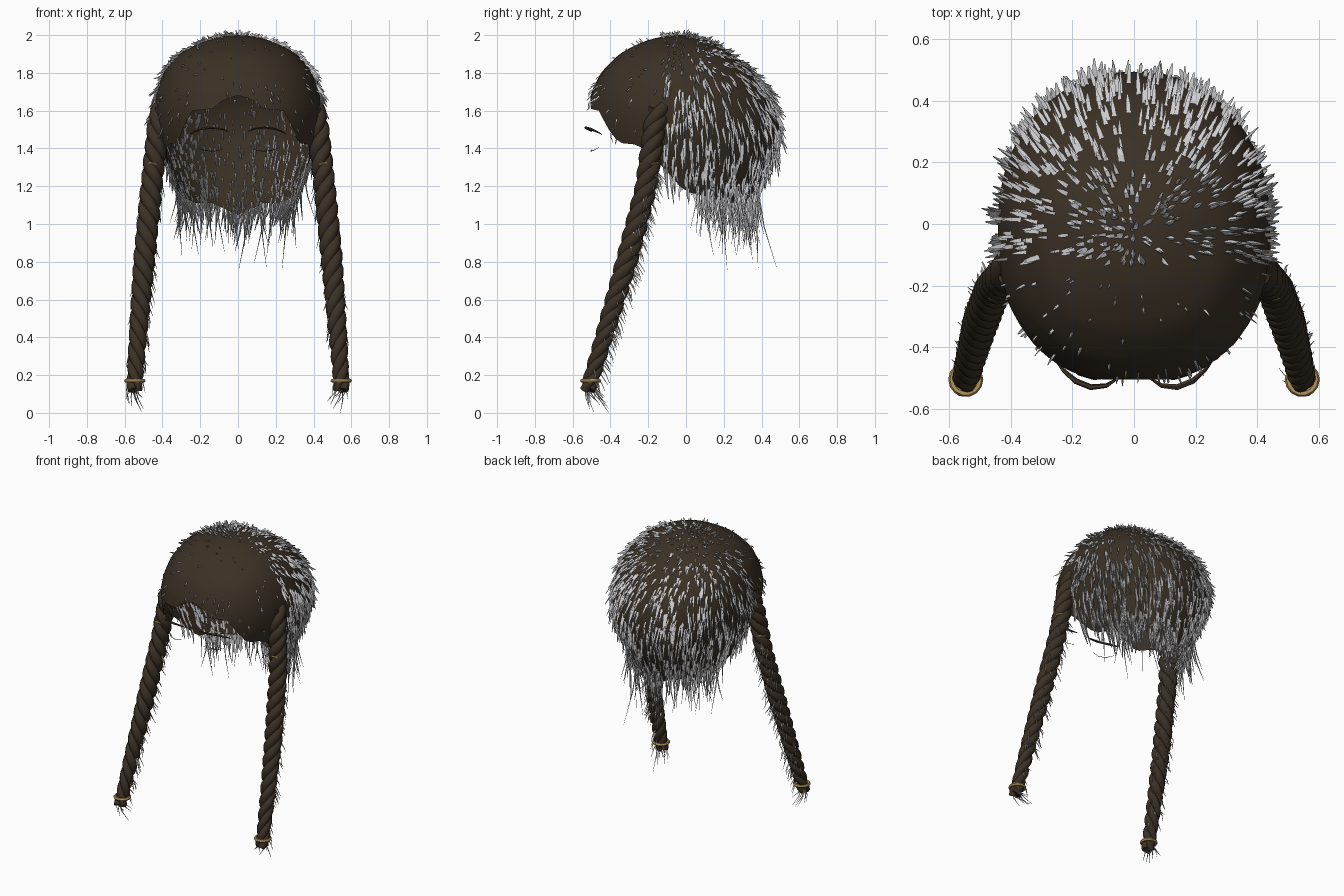
import bpy, bmesh, math, random
from mathutils import Vector

random.seed(7)
if "Cube" in bpy.data.objects:
    bpy.data.objects.remove(bpy.data.objects["Cube"])


def material(name, rgb):
    m = bpy.data.materials.new(name)
    m.use_nodes = True
    m.diffuse_color = (*rgb, 1)
    m.node_tree.nodes["Principled BSDF"].inputs["Base Color"].default_value = (*rgb, 1)
    return m


BROWN = material("dark brown hair", (0.043, 0.030, 0.018))
GREY = material("pale grey strands", (0.62, 0.62, 0.64))
GOLD = material("gold", (0.45, 0.31, 0.11))


def finish(name, bm, mat, angle=None):
    me = bpy.data.meshes.new(name)
    bmesh.ops.recalc_face_normals(bm, faces=bm.faces)
    bm.to_mesh(me)
    bm.free()
    me.materials.append(mat)
    ob = bpy.data.objects.new(name, me)
    bpy.context.collection.objects.link(ob)
    if angle:
        bpy.ops.object.select_all(action='DESELECT')
        ob.select_set(True)
        bpy.context.view_layer.objects.active = ob
        bpy.ops.object.shade_smooth_by_angle(angle=math.radians(angle))
    return ob


def lerp_table(table, x):
    """Linear interpolation of rows (key, values...)."""
    for a, b in zip(table, table[1:]):
        if x <= b[0]:
            f = max(0, (x - a[0]) / (b[0] - a[0]))
            return [p + (q - p) * f for p, q in zip(a[1:], b[1:])]
    return list(table[-1][1:])


def tube(bm, pts, radii, sides, closed=False, flat=1.0):
    """Sweep a small polygon along a path."""
    pts = [Vector(p) for p in pts]
    n = len(pts)
    first = (pts[1] - pts[0]).normalized()
    ref = Vector((1, 0, 0)) if abs(first.x) < 0.6 and not closed else Vector((0, 1, 0))
    if closed:
        ref = Vector((0, 0, 1))
    rings = []
    for i, p in enumerate(pts):
        a = pts[i - 1] if closed or i else p
        b = pts[(i + 1) % n] if closed or i < n - 1 else p
        t = (b - a).normalized()
        u = t.cross(ref).normalized()
        v = t.cross(u)
        ring = []
        for k in range(sides):
            w = math.tau * k / sides
            ring.append(bm.verts.new(p + radii[i] * (u * math.cos(w) * flat + v * math.sin(w))))
        rings.append(ring)
    pairs = list(zip(rings, rings[1:])) + ([(rings[-1], rings[0])] if closed else [])
    for r, s in pairs:
        for k in range(sides):
            j = (k + 1) % sides
            bm.faces.new((r[k], r[j], s[j], s[k]))
    if not closed:
        bm.faces.new(rings[0])
        bm.faces.new(rings[-1])


# Cap of hair: half width, front depth and back depth against depth below the crown
PROFILE = [(0, 0, 0, 0), (.03, .17, .18, .15), (.1, .31, .32, .27), (.2, .395, .42, .39),
           (.3, .43, .47, .47), (.4, .445, .49, .51), (.5, .435, .48, .525), (.6, .41, .45, .51),
           (.7, .37, .40, .475), (.8, .33, .36, .43), (.95, .26, .30, .35)]
ROOT_TABLE = [(math.sqrt(r[0]), *r[1:]) for r in PROFILE]
# Height of the lower edge against the angle from the front
HAIRLINE = [(0, 1.68), (8, 1.66), (15, 1.61), (30, 1.60), (47, 1.43), (63, 1.42), (76, 1.33),
            (93, 1.17), (118, 1.13), (135, 1.11), (155, 1.11), (180, 1.05)]
CY = -0.03


def hairline(az):
    return lerp_table(HAIRLINE, abs(math.degrees(az)))[0]


def cap_point(az, z):
    sx, yf, yb = lerp_table(ROOT_TABLE, math.sqrt(max(0, 2 - z)))
    c, s = math.cos(az), math.sin(az)
    e = 2 / 2.25
    x = sx * math.copysign(abs(s) ** e, s)
    y = -(yf if c > 0 else yb) * math.copysign(abs(c) ** e, c)
    return Vector((x, y + CY, z))


bm = bmesh.new()
COLS, ROWS = 72, 22
crown = bm.verts.new((0, CY, 2))
columns = []
for i in range(COLS):
    az = -math.pi + math.tau * i / COLS
    drop = 2 - hairline(az)
    columns.append([bm.verts.new(cap_point(az, 2 - drop * (j / ROWS) ** 2))
                    for j in range(1, ROWS + 1)])
for i in range(COLS):
    a, b = columns[i], columns[(i + 1) % COLS]
    bm.faces.new((crown, a[0], b[0]))
    for j in range(ROWS - 1):
        bm.faces.new((a[j], a[j + 1], b[j + 1], b[j]))
finish("hair_cap", bm, BROWN, 60)

# Loose strands that break through the cap
bm = bmesh.new()
made = 0
while made < 1150:
    az = random.uniform(-math.pi, math.pi)
    edge = hairline(az)
    z = 2 - (2 - edge) * random.random() ** 1.15
    p = cap_point(az, z)
    if p.y < -0.12 and random.random() > 0.1:
        continue
    made += 1
    depth = 2 - z
    out = Vector((p.x, p.y - CY, 0)).normalized()
    length = (0.025 + 0.2 * min(depth, .55)) * random.uniform(.7, 1.3)
    width = random.uniform(.005, .009)
    if p.y < -0.12:
        length, width = length * .4, width * .6
    up = Vector((0, 0, 1))
    sway = Vector((random.uniform(-.1, .1), random.uniform(-.1, .1), 0)) * length
    nxt = cap_point(az, max(1.05, z - 0.02))
    down = (nxt - p).normalized()
    lift = (out * min(1, depth * 2.5) + up * max(.1, .8 - depth * 2)).normalized()
    mid = p + down * length * .5 + lift * .010 + sway * .5
    tip = p + down * length + lift * random.uniform(.005, .035) + sway
    tube(bm, [p - lift * .004, mid, tip], [width, width, width * .3], 3)
finish("loose_strands", bm, GREY)

# Long wispy strands hanging below the nape
bm = bmesh.new()
for i in range(150):
    az = random.choice((-1, 1)) * math.radians(random.uniform(100, 180))
    z = hairline(az) + random.uniform(-.02, .12)
    p = cap_point(az, z)
    length = random.uniform(.08, .24) + (random.uniform(.05, .2) if i % 6 == 0 else 0)
    drift = Vector((random.uniform(-.25, .25), random.uniform(-.2, .25), 0)) * length
    mid = p + Vector((0, 0, -length * .5)) + drift * .35
    tip = p + Vector((0, 0, -length)) + drift
    w = random.uniform(.004, .007)
    tube(bm, [p, mid, tip], [w, w * .7, w * .15], 3)
finish("nape_strands", bm, GREY)

# Braids: centre line by height, three twisted locks each
BRAID = [(.12, .55, -.52), (.4, .53, -.435), (.8, .497, -.315), (1.2, .458, -.21),
         (1.5, .425, -.17), (1.62, .40, -.14)]


def braid_centre(z):
    x, y = lerp_table(BRAID, z)
    return Vector((x, y, z))


def thickness(z):
    return .72 + .28 * min(1, max(0, (z - .12) / .7))


def ring(bm, centre, radius, thick):
    pts = [centre + Vector((radius * math.cos(math.tau * k / 14),
                            radius * math.sin(math.tau * k / 14), 0)) for k in range(14)]
    tube(bm, pts, [thick] * 14, 6, closed=True)


for side, sx in (("left", 1), ("right", -1)):
    def mirrored(v):
        return Vector((v[0] * sx, v[1], v[2]))

    bm = bmesh.new()
    for lock in range(3):
        pts, radii = [], []
        for i in range(121):
            z = .12 + 1.5 * i / 120
            w = math.tau * (z / .25 + lock / 3)
            k = thickness(z)
            pts.append(mirrored(braid_centre(z) + Vector((math.cos(w), math.sin(w), 0)) * .027 * k))
            radii.append(.034 * k)
        tube(bm, pts, radii, 10)
    finish(side + "_braid", bm, BROWN, 60)

    # Gold ties
    bm = bmesh.new()
    ring(bm, mirrored(braid_centre(.17)), .046, .011)
    finish(side + "_braid_tie", bm, GOLD, 40)
    bm = bmesh.new()
    ring(bm, mirrored(braid_centre(1.32)), .050, .007)
    finish(side + "_upper_tie", bm, GOLD, 40)

    # Stray hairs along the rear of the braid and below its end
    bm = bmesh.new()
    for i in range(95):
        z = random.uniform(.15, 1.3)
        w = random.uniform(-.1, 1.1) * math.pi
        d = Vector((math.cos(w), math.sin(w), 0))
        p = braid_centre(z) + d * .045 * thickness(z)
        length = random.uniform(.04, .1)
        q = p + d * .012 + Vector((0, .012, -length * .5))
        r = p + d * random.uniform(.01, .03) + Vector((0, .02, -length))
        r.z = max(r.z, .03)
        tube(bm, [mirrored(v) for v in (p, q, r)], [.004, .003, .001], 3)
    for i in range(9):
        p = braid_centre(.14) + Vector((random.uniform(-.03, .03), random.uniform(-.03, .03), 0))
        r = Vector((p.x - random.uniform(-.01, .06), p.y + random.uniform(0, .08),
                    .001 if i == 0 else random.uniform(.02, .1)))
        q = (p + r) / 2 + Vector((.008, -.008, 0))
        tube(bm, [mirrored(v) for v in (p, q, r)], [.004, .003, .001], 3)
    finish(side + "_braid_strays", bm, GREY)

    # Thin upper and lower lash lines
    bm = bmesh.new()
    upper = [(.05, -.50, 1.49), (.09, -.525, 1.505), (.14, -.53, 1.51), (.19, -.51, 1.505),
             (.23, -.475, 1.49), (.255, -.445, 1.475)]
    tube(bm, [mirrored(p) for p in upper], [.003, .008, .010, .010, .007, .002], 5, flat=.6)
    lower = [(.08, -.50, 1.395), (.13, -.505, 1.385), (.18, -.49, 1.39), (.22, -.46, 1.405)]
    tube(bm, [mirrored(p) for p in lower], [.001, .002, .002, .001], 4)
    finish(side + "_lashes", bm, BROWN)
